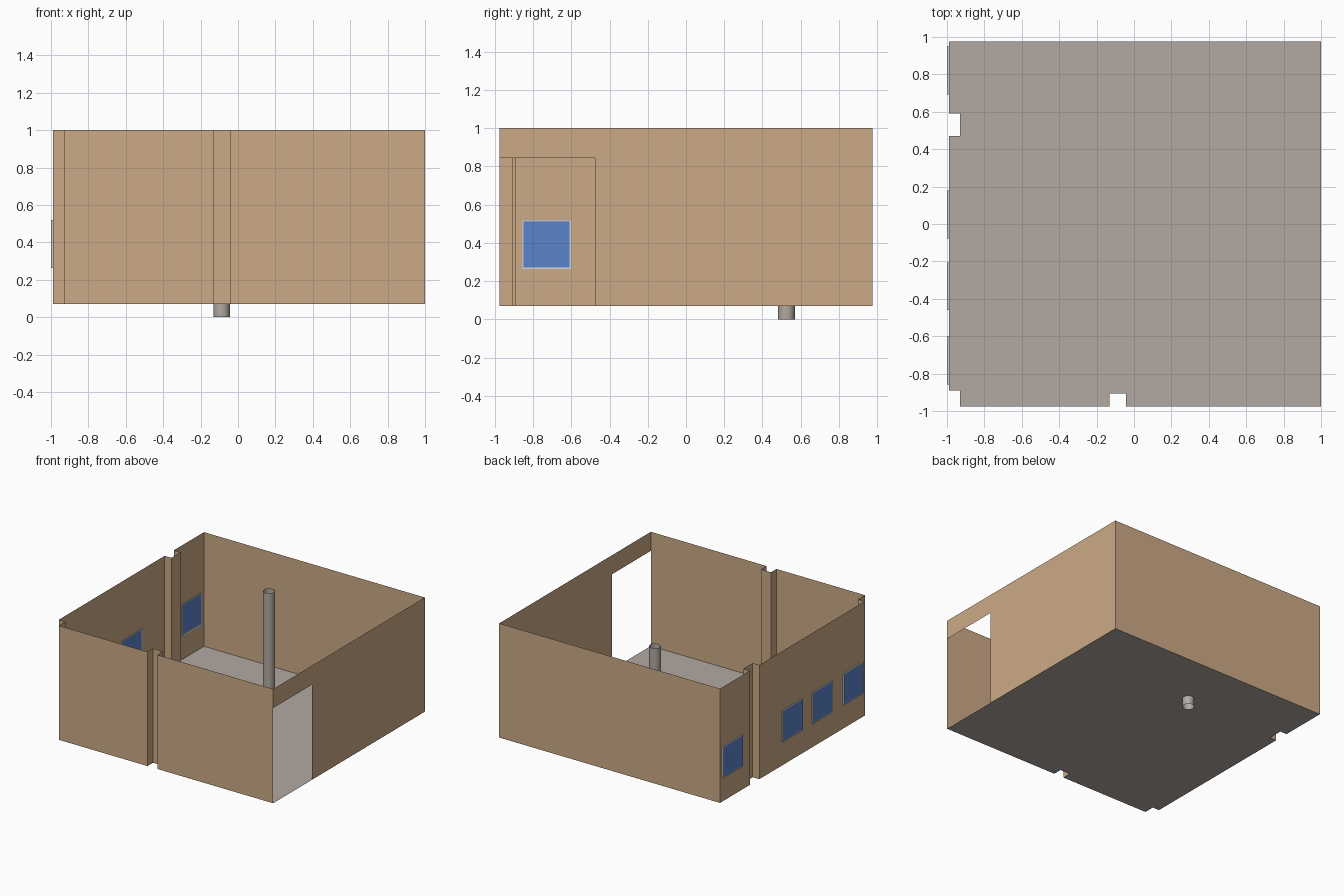
import bpy, bmesh, math

if "Cube" in bpy.data.objects:
    bpy.data.objects.remove(bpy.data.objects["Cube"])


def material(name, rgb):
    m = bpy.data.materials.new(name)
    lin = [c / 12.92 if c <= 0.04045 else ((c + 0.055) / 1.055) ** 2.4 for c in (v / 255 for v in rgb)]
    m.diffuse_color = (*lin, 1)
    m.use_nodes = True
    m.node_tree.nodes["Principled BSDF"].inputs["Base Color"].default_value = m.diffuse_color
    return m


TAN = material("tan wall", (204, 170, 134))
GREY = material("warm grey", (178, 169, 162))
BLUE = material("blue glass", (91, 131, 203))
FRAME = material("pale frame", (205, 208, 212))


def finish(name, bm, *mats):
    me = bpy.data.meshes.new(name)
    bm.to_mesh(me)
    bm.free()
    for m in mats:
        me.materials.append(m)
    ob = bpy.data.objects.new(name, me)
    bpy.context.collection.objects.link(ob)
    return ob


L, R, F, B = -0.99, 1.0, -0.976, 0.976      # wall planes
Z0, Z1 = 0.07, 1.0                          # floor and wall top
DOOR_Y, DOOR_Z = -0.475, 0.845              # doorway edge and head

# Room outline, counter-clockwise, with the three pilaster notches
outline = [(R, F), (R, B), (L, B),
           (L, 0.59), (-0.93, 0.59), (-0.93, 0.47), (L, 0.47),
           (L, -0.89), (-0.93, -0.89), (-0.93, F),
           (-0.132, F), (-0.132, -0.905), (-0.043, -0.905), (-0.043, F)]

# Floor: a single sheet
bm = bmesh.new()
bm.faces.new([bm.verts.new((x, y, Z0)) for x, y in outline])
finish("floor", bm, GREY)

# Walls: thin sheets around the outline, doorway cut in the right side
bm = bmesh.new()
for i, (a, b) in enumerate(zip(outline, outline[1:] + outline[:1])):
    if i == 0:
        pts = [(R, DOOR_Y, Z0), (R, B, Z0), (R, B, Z1), (R, F, Z1), (R, F, DOOR_Z), (R, DOOR_Y, DOOR_Z)]
    else:
        pts = [(*a, Z0), (*b, Z0), (*b, Z1), (*a, Z1)]
    bm.faces.new([bm.verts.new(p) for p in pts])
bmesh.ops.remove_doubles(bm, verts=bm.verts, dist=1e-5)
finish("walls", bm, TAN)

# Column: open tube passing through the floor
bm = bmesh.new()
bmesh.ops.create_cone(bm, cap_ends=False, segments=16, radius1=0.044, radius2=0.044, depth=0.935)
bmesh.ops.translate(bm, verts=bm.verts, vec=(-0.088, 0.525, 0.4675))
for f in bm.faces:
    f.smooth = True
finish("column", bm, GREY)

# Windows: thin framed plates with a glass pane on each side
for n, y in enumerate((0.82, 0.05, -0.333, -0.73)):
    bm = bmesh.new()
    bmesh.ops.create_cube(bm, size=1)
    bmesh.ops.scale(bm, verts=bm.verts, vec=(0.014, 0.256, 0.256))
    bmesh.ops.translate(bm, verts=bm.verts, vec=(-0.993, y, 0.391))
    panes = [f for f in bm.faces if abs(f.normal.x) > 0.9]
    bmesh.ops.inset_individual(bm, faces=panes, thickness=0.01, depth=-0.001)
    for f in panes:
        f.material_index = 1
    finish(f"window_{n + 1}", bm, FRAME, BLUE)
